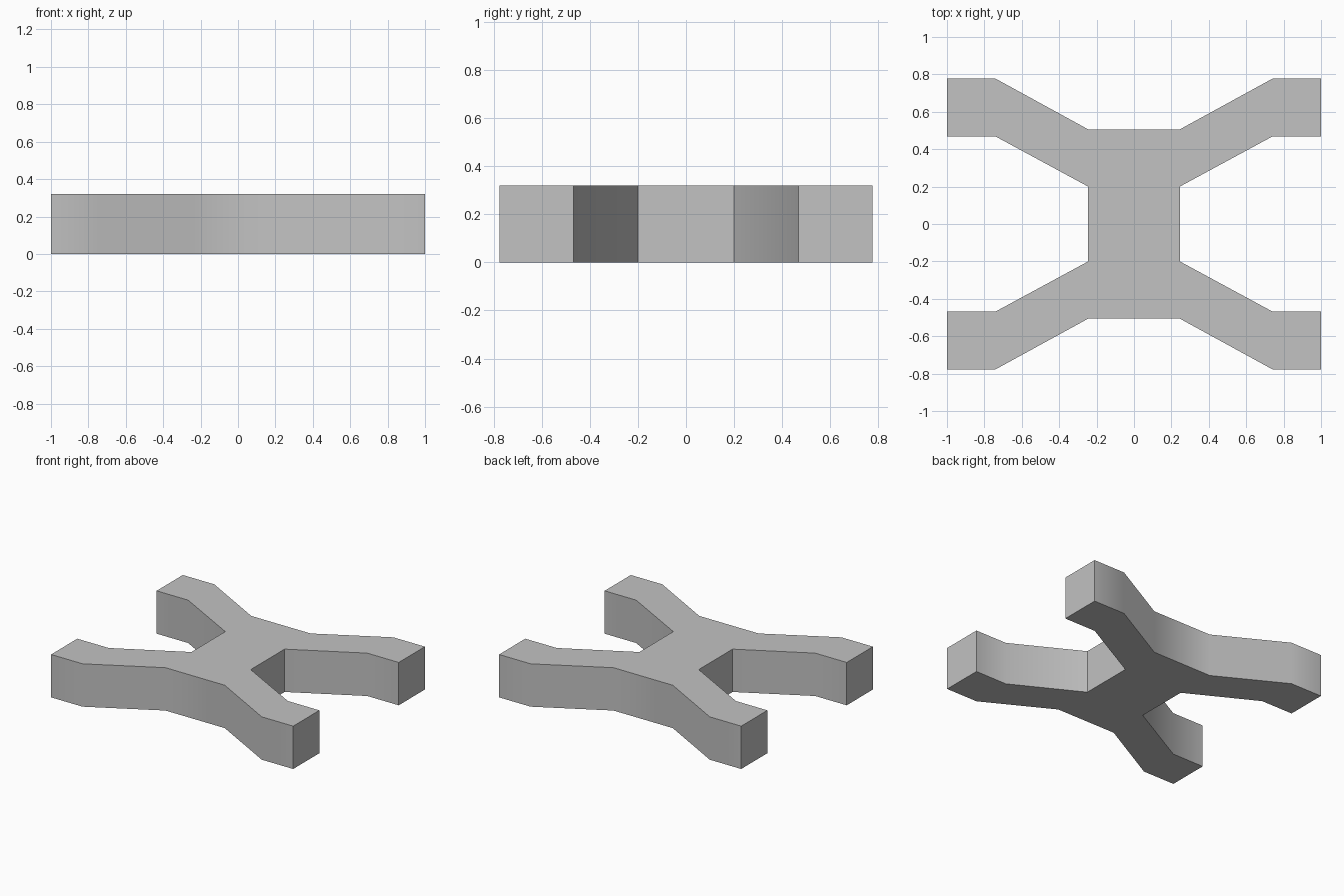
import bpy
import bmesh
import math

cube = bpy.data.objects.get("Cube")
if cube:
    bpy.data.objects.remove(cube, do_unlink=True)

HEIGHT = 0.32

# Plain grey material
grey = bpy.data.materials.new("plain grey")
grey.use_nodes = True
colour = (0.54, 0.54, 0.54, 1)
grey.diffuse_color = colour
grey.node_tree.nodes["Principled BSDF"].inputs["Base Color"].default_value = colour

# One quarter of the outline, from the outer edge of an arm to its inner corner
quarter = [(0.245, 0.506), (0.74, 0.777), (1, 0.777),
           (1, 0.468), (0.74, 0.468), (0.245, 0.2)]

# Mirror the quarter round all four arms, keeping the loop in order
half = quarter + [(x, -y) for x, y in reversed(quarter)]
outline = half + [(-x, y) for x, y in reversed(half)]

# Extrude the outline into a solid
bm = bmesh.new()
base = bm.faces.new([bm.verts.new((x, y, 0)) for x, y in outline])
top = bmesh.ops.extrude_face_region(bm, geom=[base], use_keep_orig=True)["geom"]
bmesh.ops.translate(bm, vec=(0, 0, HEIGHT),
                    verts=[v for v in top if isinstance(v, bmesh.types.BMVert)])
bmesh.ops.recalc_face_normals(bm, faces=bm.faces)

mesh = bpy.data.meshes.new("four_arm_bracket")
bm.to_mesh(mesh)
bm.free()
mesh.materials.append(grey)

bracket = bpy.data.objects.new("four_arm_bracket", mesh)
bpy.context.collection.objects.link(bracket)

# Soft shading over the shallow arm bends, sharp elsewhere
bpy.ops.object.select_all(action="DESELECT")
bracket.select_set(True)
bpy.context.view_layer.objects.active = bracket
bpy.ops.object.shade_smooth_by_angle(angle=math.radians(30))
